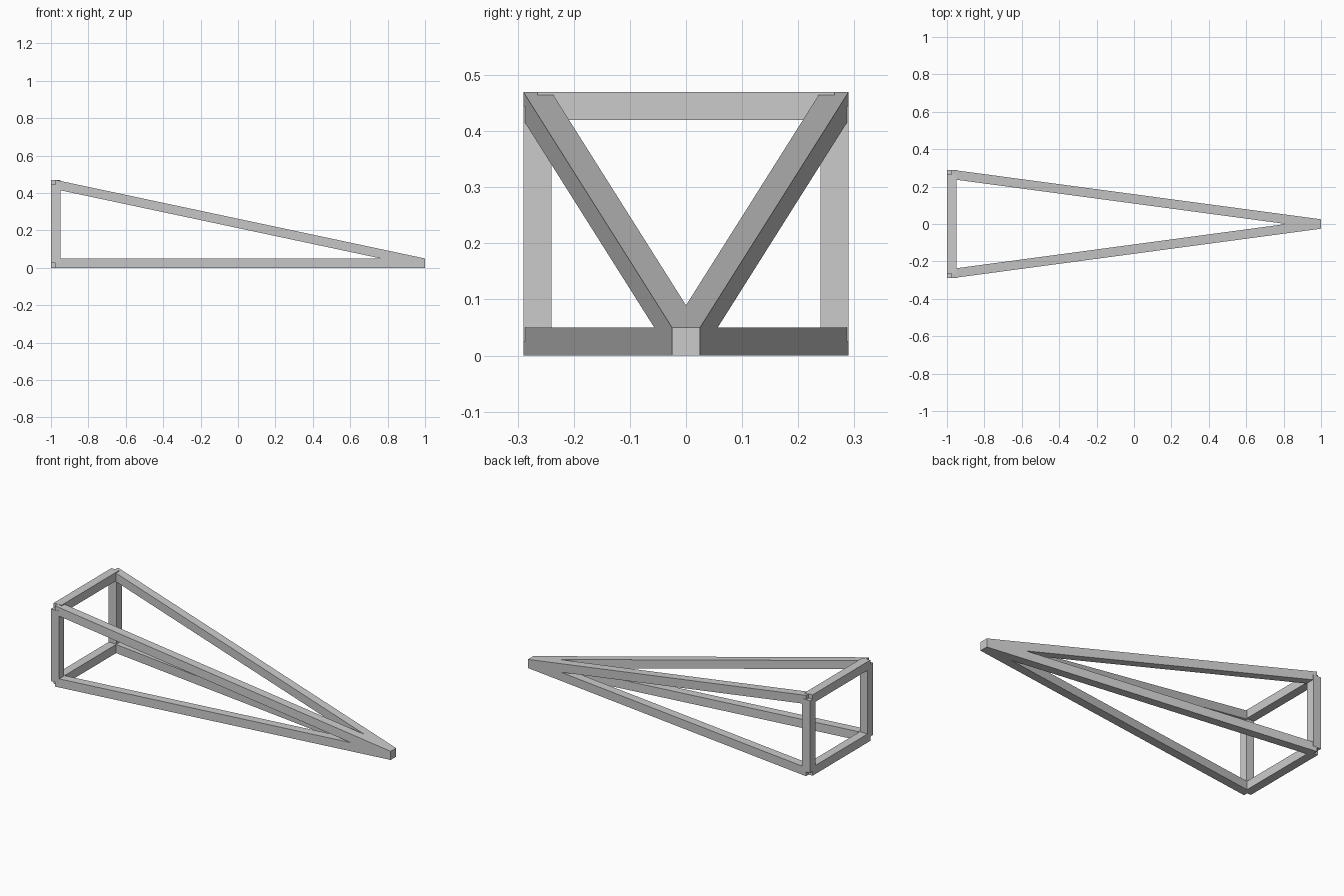
import bpy, bmesh
from mathutils import Vector

if "Cube" in bpy.data.objects:
    bpy.data.objects.remove(bpy.data.objects["Cube"])

H = 0.025                      # half thickness of every bar
BX, BY, LOW, HIGH = -0.975, 0.265, 0.025, 0.445   # bar centre lines


def bar(name, a, b):
    """Square bar from a to b, end faces square to its main axis."""
    a, b = Vector(a), Vector(b)
    d = b - a
    axis = max(range(3), key=lambda i: abs(d[i]))
    u, v = Vector(), Vector()
    u[(axis + 1) % 3] = H
    v[(axis + 2) % 3] = H
    bm = bmesh.new()
    rings = [[bm.verts.new(p + i * u + j * v)
              for i, j in ((-1, -1), (1, -1), (1, 1), (-1, 1))] for p in (a, b)]
    for ring in rings:
        bm.faces.new(ring)
    for k in range(4):
        n = (k + 1) % 4
        bm.faces.new((rings[0][k], rings[0][n], rings[1][n], rings[1][k]))
    bmesh.ops.recalc_face_normals(bm, faces=bm.faces[:])
    mesh = bpy.data.meshes.new(name)
    bm.to_mesh(mesh)
    bm.free()
    bpy.context.collection.objects.link(bpy.data.objects.new(name, mesh))


# Cross bars and long beams converging on the tip
for level, z in (("lower", LOW), ("upper", HIGH)):
    bar(level + "_cross_bar", (BX, -BY, z), (BX, BY, z))
    for side, s in (("front", -1), ("back", 1)):
        bar(f"{level}_{side}_beam", (BX, s * BY, z), (1, 0, LOW))

# Upright posts
for side, s in (("front", -1), ("back", 1)):
    bar(side + "_post", (BX, s * BY, LOW), (BX, s * BY, HIGH))
